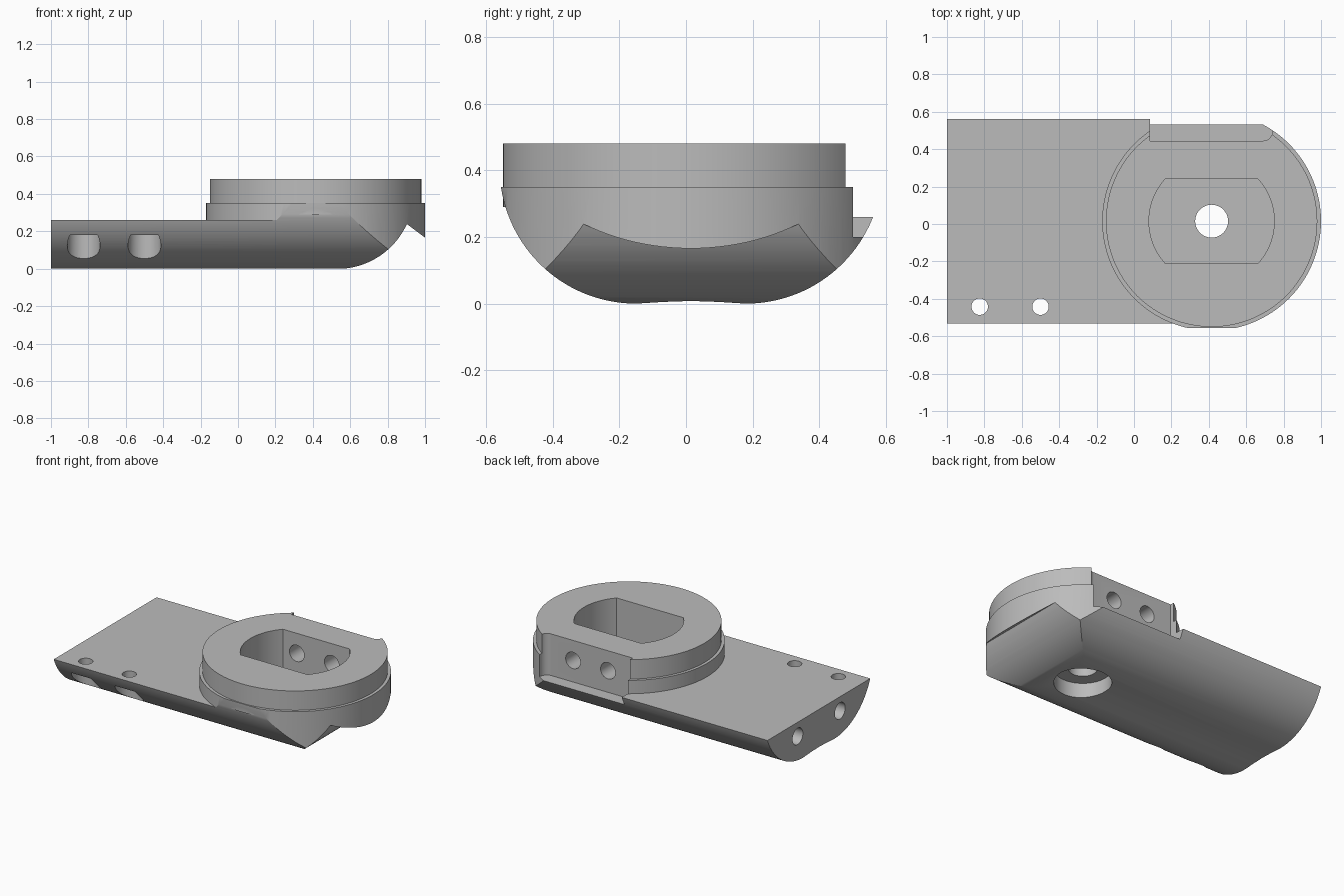
import bpy, math

if "Cube" in bpy.data.objects:
    bpy.data.objects.remove(bpy.data.objects["Cube"])

CX, CY = 0.415, 0.015   # drum axis

grey = bpy.data.materials.new("plain_grey")
grey.diffuse_color = (0.5, 0.5, 0.5, 1)
grey.use_nodes = True
grey.node_tree.nodes["Principled BSDF"].inputs["Base Color"].default_value = grey.diffuse_color


def arc(cx, cy, r, a0, a1, n):
    """Points on an arc, angles in degrees."""
    return [(cx + r * math.cos(math.radians(a0 + (a1 - a0) * i / n)),
             cy + r * math.sin(math.radians(a0 + (a1 - a0) * i / n))) for i in range(n + 1)]


def prism(name, pts, axis, lo, hi):
    """Extrude a closed 2D outline along an axis."""
    place = {"x": lambda a, b, t: (t, a, b),
             "y": lambda a, b, t: (a, t, b),
             "z": lambda a, b, t: (a, b, t)}[axis]
    n = len(pts)
    verts = [place(a, b, t) for t in (lo, hi) for a, b in pts]
    faces = [list(range(n))[::-1], list(range(n, 2 * n))]
    faces += [(i, (i + 1) % n, n + (i + 1) % n, n + i) for i in range(n)]
    me = bpy.data.meshes.new(name)
    me.from_pydata(verts, [], faces)
    if axis == "y":
        me.flip_normals()
    me.materials.append(grey)
    ob = bpy.data.objects.new(name, me)
    bpy.context.collection.objects.link(ob)
    return ob


def rod(name, a, b, r, axis, lo, hi, n=48):
    return prism(name, arc(a, b, r, 0, 360, n)[:-1], axis, lo, hi)


def combine(ob, tool, op):
    """Apply a boolean and discard the tool."""
    m = ob.modifiers.new(op, "BOOLEAN")
    m.operation, m.solver, m.object = op, "EXACT", tool
    bpy.context.view_layer.objects.active = ob
    bpy.ops.object.modifier_apply(modifier=m.name)
    bpy.data.objects.remove(tool)


# Plate and drum outlines
body = prism("housing", [(-1, -0.7), (CX, -0.7), (CX, 0.7), (-1, 0.7)], "z", -0.1, 0.26)
combine(body, rod("drum", CX, CY, 0.585, "z", -0.12, 0.35, 128), "UNION")

# Rounded belly running lengthwise, with a faint hollow underneath
belly = arc(-0.15, 0.41, 0.41, 180, 270, 32)
belly += [(-0.07, 0.005), (CY, 0.008), (0.10, 0.005)]
belly += arc(0.18, 0.41, 0.41, 270, 360, 32) + [(0.59, 0.7), (-0.56, 0.7)]
combine(body, prism("belly_form", belly, "x", -1.3, 1.3), "INTERSECT")

# Rounded nose with the slanted lip below the drum
nose = [(-1.2, -0.1), (0.45, -0.1)] + arc(0.53, 0.409, 0.41, 270, 335.5, 24)
nose += [(1.1, 0.09), (1.1, 0.7), (-1.2, 0.7)]
combine(body, prism("nose_form", nose, "y", -0.9, 0.9), "INTERSECT")

# Raised collar
combine(body, rod("collar", CX, CY, 0.565, "z", 0.29, 0.48, 128), "UNION")

# Flat mounting notch at the back
notch = [(0.085, 0.445)] + arc(0.69, 0.495, 0.05, 270, 360, 10) + [(0.74, 0.8), (0.085, 0.8)]
combine(body, prism("notch", notch, "z", 0.2, 0.7), "DIFFERENCE")

# Central pocket with two flat sides
half = math.degrees(math.asin(0.225 / 0.335))
pocket = arc(CX, CY, 0.335, -half, half, 24) + arc(CX, CY, 0.335, 180 - half, 180 + half, 24)
combine(body, prism("pocket", pocket, "z", 0.2, 0.7), "DIFFERENCE")

# Centre bore and its counterbore from below
combine(body, rod("bore", CX, CY, 0.088, "z", -0.2, 0.6), "DIFFERENCE")
combine(body, rod("counterbore", CX, CY, 0.175, "z", -0.2, 0.1, 64), "DIFFERENCE")

# Front edge bolt holes, counterbored from below
for x in (-0.825, -0.5):
    combine(body, rod("bolt_hole", x, -0.442, 0.044, "z", -0.2, 0.6, 32), "DIFFERENCE")
    combine(body, rod("bolt_seat", x, -0.442, 0.088, "z", -0.2, 0.18), "DIFFERENCE")

# Cross holes from the notch into the pocket
for x in (0.27, 0.53):
    combine(body, rod("cross_hole", x, 0.345, 0.055, "y", 0.15, 0.6, 32), "DIFFERENCE")

# Holes in the flat end
for y in (-0.21, 0.24):
    combine(body, rod("end_hole", y, 0.165, 0.055, "x", -1.2, -0.6, 32), "DIFFERENCE")

for o in bpy.context.selected_objects:
    o.select_set(False)
body.select_set(True)
bpy.context.view_layer.objects.active = body
bpy.ops.object.shade_smooth_by_angle(angle=math.radians(25))
